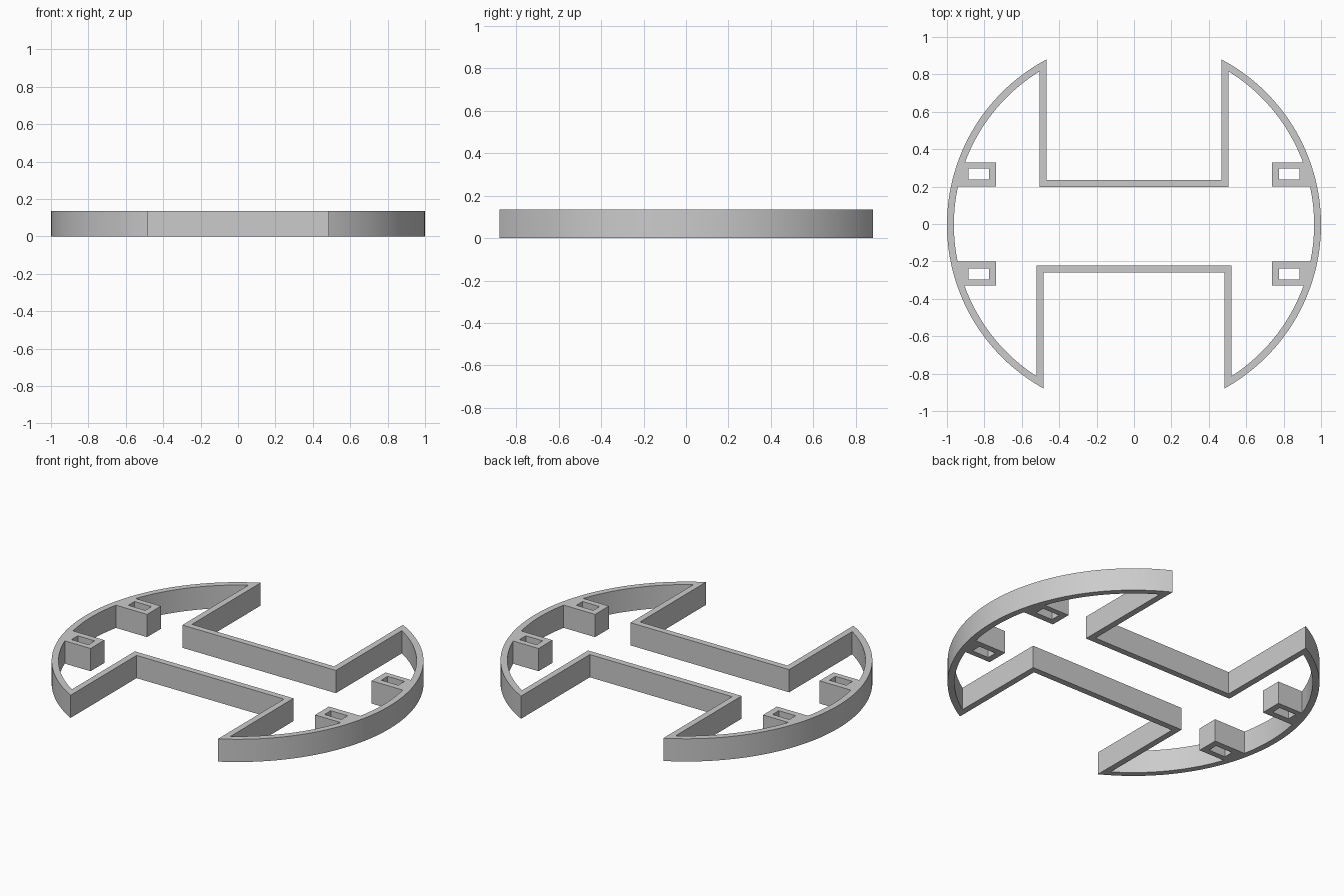
import bpy, bmesh
from math import asin, cos, sin, sqrt

cube = bpy.data.objects.get("Cube")
if cube:
    bpy.data.objects.remove(cube, do_unlink=True)

HEIGHT = 0.135
R_OUT, R_IN, CY = 1.0, 0.963, -0.004
WALL = 0.037
BACK = (0.467, 0.235)      # notch half width, notch floor
FRONT = (0.484, -0.26)
POST_X, POST_NEAR, POST_FAR = 0.737, 0.2, 0.33


def arc(r, y0, y1, steps):
    """Points on the left-hand side of the ring between two y positions."""
    a0, a1 = asin((y0 - CY) / r), asin((y1 - CY) / r)
    angles = [a0 + (a1 - a0) * i / steps for i in range(steps + 1)]
    return [(r * cos(a), CY + r * sin(a)) for a in angles]


def tip_y(r, x):
    return sqrt(r * r - x * x)


def mirrored(half):
    return half + [(-x, y) for x, y in reversed(half)]


# Outer outline: two arcs joined by the rectangular notches
(bx, by), (fx, fy) = BACK, FRONT
outer = mirrored([(bx, by)]
                 + arc(R_OUT, CY + tip_y(R_OUT, bx), CY - tip_y(R_OUT, fx), 72)
                 + [(fx, fy + WALL - WALL)])

# Inner outline: wall thickness inside, stepping around the posts
bx, by, fx, fy = bx + WALL, by - WALL, fx + WALL, fy + WALL
inner = mirrored([(bx, by)]
                 + arc(R_IN, CY + tip_y(R_IN, bx), POST_FAR, 24)
                 + [(POST_X, POST_FAR), (POST_X, POST_NEAR)]
                 + arc(R_IN, POST_NEAR, -POST_NEAR, 18)
                 + [(POST_X, -POST_NEAR), (POST_X, -POST_FAR)]
                 + arc(R_IN, -POST_FAR, CY - tip_y(R_IN, fx), 24)
                 + [(fx, fy)])

# Slots through the four posts
slots = [[(sx * x, sy * y) for x, y in
          ((0.775, 0.237), (0.886, 0.237), (0.886, 0.296), (0.775, 0.296))]
         for sx in (1, -1) for sy in (1, -1)]

# Fill the flat profile and extrude it to full height
bm = bmesh.new()
for loop in [outer, inner] + slots:
    verts = [bm.verts.new((x, y, 0)) for x, y in loop]
    for i, v in enumerate(verts):
        bm.edges.new((v, verts[i - 1]))
bmesh.ops.triangle_fill(bm, use_beauty=True, edges=bm.edges[:], normal=(0, 0, 1))
result = bmesh.ops.extrude_face_region(bm, geom=bm.faces[:], use_keep_orig=True)
top = [g for g in result["geom"] if isinstance(g, bmesh.types.BMVert)]
bmesh.ops.translate(bm, verts=top, vec=(0, 0, HEIGHT))
bmesh.ops.recalc_face_normals(bm, faces=bm.faces[:])

mesh = bpy.data.meshes.new("notched_ring_frame")
bm.to_mesh(mesh)
bm.free()
frame = bpy.data.objects.new("notched_ring_frame", mesh)
bpy.context.collection.objects.link(frame)

# Plain grey material
grey = bpy.data.materials.new("light_grey")
grey.use_nodes = True
color = (0.6, 0.6, 0.6, 1)
grey.diffuse_color = color
grey.node_tree.nodes["Principled BSDF"].inputs["Base Color"].default_value = color
mesh.materials.append(grey)

# Smooth curved walls, crisp corners
bpy.ops.object.select_all(action="DESELECT")
frame.select_set(True)
bpy.context.view_layer.objects.active = frame
bpy.ops.object.shade_smooth_by_angle()
